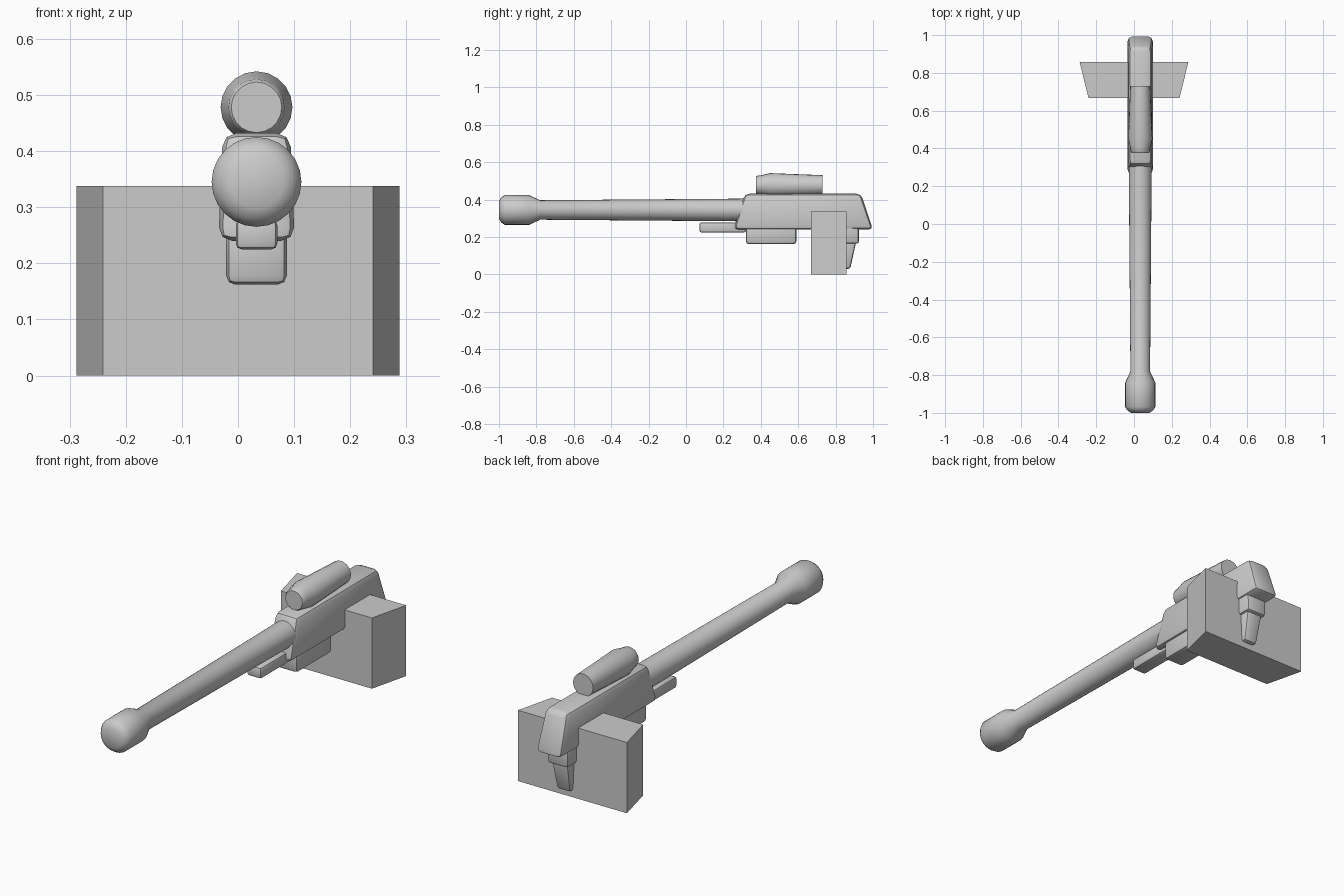
import bpy, bmesh, math
from mathutils import Vector

cube = bpy.data.objects.get("Cube")
if cube:
    bpy.data.objects.remove(cube, do_unlink=True)

AXIS_X = 0.033  # centre line of the gun

grey = bpy.data.materials.new("plain_grey")
grey.use_nodes = True
COLOUR = (0.6, 0.6, 0.6, 1)
grey.diffuse_color = COLOUR
grey.node_tree.nodes["Principled BSDF"].inputs["Base Color"].default_value = COLOUR


def finish(name, bm, smooth=True):
    bmesh.ops.recalc_face_normals(bm, faces=bm.faces)
    mesh = bpy.data.meshes.new(name)
    bm.to_mesh(mesh)
    bm.free()
    mesh.materials.append(grey)
    obj = bpy.data.objects.new(name, mesh)
    bpy.context.collection.objects.link(obj)
    if smooth:
        bpy.ops.object.select_all(action='DESELECT')
        obj.select_set(True)
        bpy.context.view_layer.objects.active = obj
        bpy.ops.object.shade_smooth_by_angle(angle=math.radians(35))
    return obj


def slab(name, profile, low_half, top_half, bevel):
    """Side profile (y, z) given width, narrowing from bottom to top, with eased edges."""
    bm = bmesh.new()
    zs = [z for _, z in profile]
    sides = []
    for side in (-1, 1):
        ring = []
        for y, z in profile:
            t = (z - min(zs)) / (max(zs) - min(zs))
            half = low_half + (top_half - low_half) * t
            ring.append(bm.verts.new((AXIS_X + side * half, y, z)))
        bm.faces.new(ring)
        sides.append(ring)
    n = len(profile)
    for i in range(n):
        j = (i + 1) % n
        bm.faces.new((sides[0][i], sides[0][j], sides[1][j], sides[1][i]))
    bmesh.ops.recalc_face_normals(bm, faces=bm.faces)
    bmesh.ops.bevel(bm, geom=bm.edges[:], offset=bevel, segments=2,
                    profile=0.5, affect='EDGES', clamp_overlap=True)
    return finish(name, bm)


def box(y0, y1, z0, z1):
    return [(y0, z0), (y1, z0), (y1, z1), (y0, z1)]


def turned(name, profile, z, sides):
    """Round part along y from (y, radius) pairs, closed at both ends."""
    bm = bmesh.new()
    rings = []
    for y, r in profile:
        rings.append([bm.verts.new((AXIS_X + r * math.cos(a), y, z + r * math.sin(a)))
                      for a in (math.tau * k / sides for k in range(sides))])
    for a, b in zip(rings, rings[1:]):
        for k in range(sides):
            m = (k + 1) % sides
            bm.faces.new((a[k], a[m], b[m], b[k]))
    bm.faces.new(rings[0])
    bm.faces.new(rings[-1])
    return finish(name, bm)


# Receiver with sloping ends
slab("receiver", [(0.255, 0.24), (1.0, 0.24), (0.935, 0.432), (0.315, 0.432)],
     0.068, 0.06, 0.024)

# Barrel with swollen muzzle
turned("barrel", [(-1.0, 0.048), (-0.987, 0.068), (-0.968, 0.08), (-0.84, 0.08),
                  (-0.78, 0.052), (0.35, 0.061)], 0.345, 24)

# Sighting scope
turned("scope", [(0.375, 0.045), (0.382, 0.05), (0.40, 0.052),
                 (0.45, 0.064), (0.73, 0.053)], 0.478, 20)

# Parts below the receiver
slab("magazine", box(0.32, 0.59, 0.162, 0.27), 0.054, 0.054, 0.016)
slab("fore_rail", box(0.072, 0.32, 0.225, 0.278), 0.037, 0.037, 0.01)

# Grip, collar above and tapering handle below
slab("grip_collar", box(0.78, 0.925, 0.165, 0.27), 0.054, 0.056, 0.014)
slab("grip_handle", [(0.79, 0.03), (0.878, 0.03), (0.915, 0.2), (0.79, 0.2)],
     0.036, 0.044, 0.012)

# Wedge-sided mounting block
bm = bmesh.new()
bmesh.ops.create_cube(bm, size=1)
for v in bm.verts:
    back = v.co.y > 0
    v.co = Vector((math.copysign(0.288 if back else 0.241, v.co.x),
                   0.858 if back else 0.667,
                   0.338 if v.co.z > 0 else 0.0))
finish("mounting_block", bm, smooth=False)
